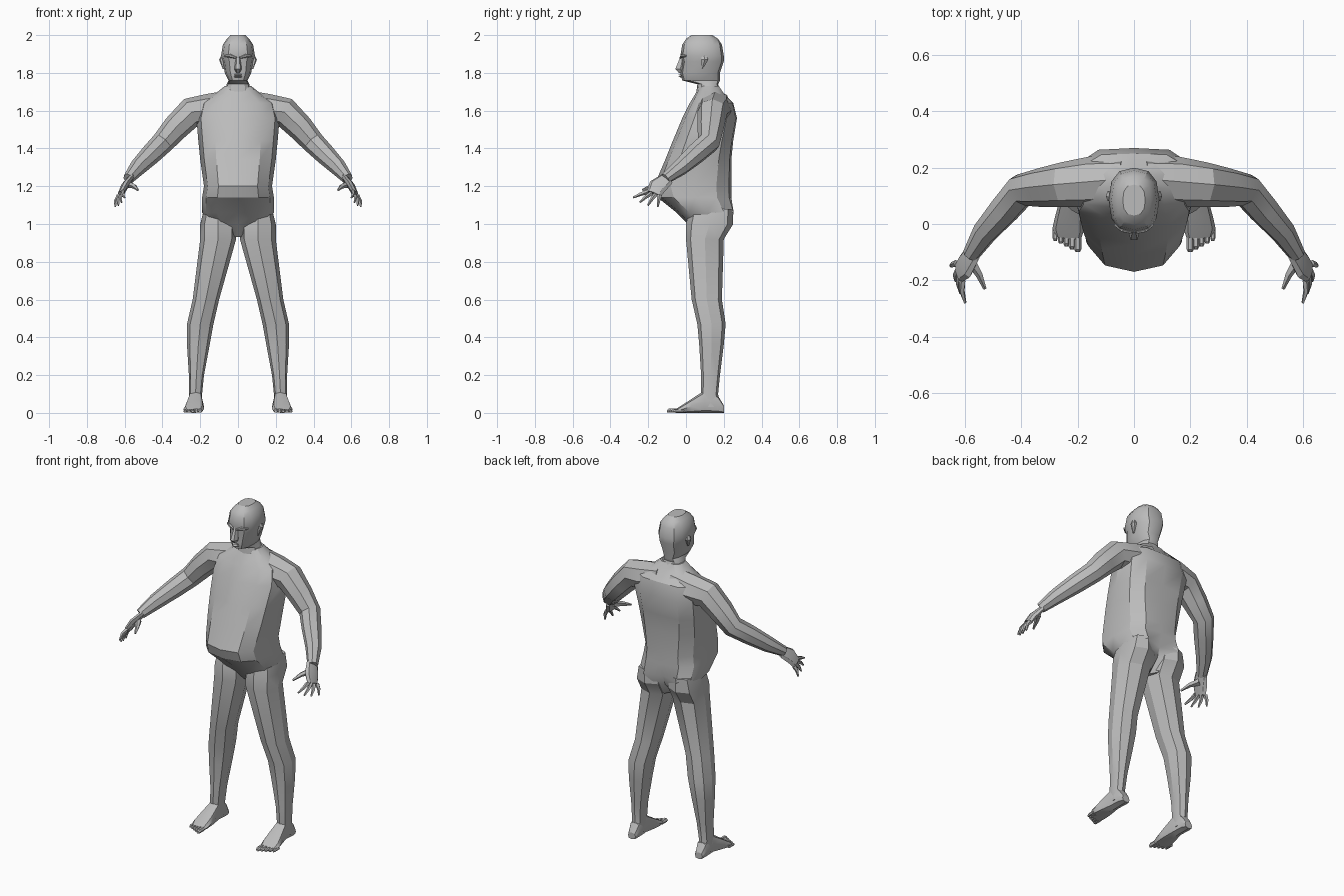
import bpy
import bmesh
from math import sin, cos, pi, radians, copysign
from mathutils import Vector

default_cube = bpy.data.objects.get("Cube")
if default_cube:
    bpy.data.objects.remove(default_cube, do_unlink=True)

# Single clay colour
CLAY = (.5, .5, .5, 1)
clay = bpy.data.materials.new("grey_clay")
clay.use_nodes = True
clay.diffuse_color = CLAY
clay.node_tree.nodes["Principled BSDF"].inputs["Base Color"].default_value = CLAY


def superellipse(sides, power=1):
    """Unit outline as (cosine, sine) pairs; lower powers are squarer."""
    outline = []
    for i in range(sides):
        angle = 2 * pi * i / sides
        outline.append([copysign(abs(f) ** power, f) for f in (cos(angle), sin(angle))])
    return outline


def slab(height, inner, outer, front, back, sides=8, groove=0):
    """Horizontal cross-section, optionally notched along the spine."""
    section = []
    for across, depth in superellipse(sides, .8):
        x = (inner + outer + (outer - inner) * across) / 2
        y = (front + back + (back - front) * depth) / 2
        notch = groove if depth > .99 else 0
        section.append(Vector((x, y - notch, height)))
    return section


def centred(height, half_width, front, back, sides=12, groove=0):
    """Horizontal cross-section that straddles the middle of the body."""
    return slab(height, -half_width, half_width, front, back, sides, groove)


def loft(name, sections, mirrored=False):
    """Skin a list of equal cross-sections into one closed part."""
    bm = bmesh.new()
    rings = [[bm.verts.new(point) for point in section] for section in sections]
    count = len(rings[0])
    for low, high in zip(rings, rings[1:]):
        for i in range(count):
            j = (i + 1) % count
            bm.faces.new((low[i], low[j], high[j], high[i]))
    bm.faces.new(rings[0])
    bm.faces.new(rings[-1])
    bmesh.ops.recalc_face_normals(bm, faces=bm.faces)
    mesh = bpy.data.meshes.new(name)
    bm.to_mesh(mesh)
    bm.free()
    mesh.materials.append(clay)
    part = bpy.data.objects.new(name, mesh)
    bpy.context.collection.objects.link(part)
    bpy.ops.object.select_all(action="DESELECT")
    part.select_set(True)
    bpy.context.view_layer.objects.active = part
    bpy.ops.object.shade_smooth_by_angle(angle=radians(30))
    if mirrored:
        part.modifiers.new("mirror", "MIRROR").use_mirror_merge = False


def limb_pair(name, path, sides=6, flatness=1):
    """Mirrored tube along a path of (x, y, z, radius) stations."""
    centres = [Vector(station[:3]) for station in path]
    sections = []
    for k, (centre, station) in enumerate(zip(centres, path)):
        before = centres[max(k - 1, 0)]
        after = centres[min(k + 1, len(path) - 1)]
        along = (after - before).normalized()
        guide = Vector((0, 1, 0))
        broad = (guide - along * guide.dot(along)).normalized()
        thick = along.cross(broad) * flatness
        radius = station[3]
        sections.append([centre + (thick * across + broad * depth) * radius
                         for across, depth in superellipse(sides)])
    loft(name, sections, mirrored=True)


# Torso with overhanging belly: height, half width, front, back
torso = [
    (.93, .04, .07, .18),
    (1, .15, .01, .25),
    (1.06, .19, -.05, .27),
    (1.14, .19, -.15, .25),
    (1.2, .18, -.17, .25),
    (1.34, .2, -.11, .25),
    (1.44, .21, -.07, .26),
    (1.56, .22, -.02, .28),
    (1.64, .2, .02, .26),
    (1.69, .12, .05, .21),
    (1.73, .07, .07, .18),
]
loft("torso", [centred(*ring, groove=.05 if ring[0] < 1.1 else .01) for ring in torso])

# Neck and head: height, half width, front, back
head = [
    (1.66, .08, .05, .2),
    (1.74, .06, .06, .17),
    (1.76, .05, -.02, .18),
    (1.8, .07, -.03, .18),
    (1.86, .08, -.02, .2),
    (1.89, .09, -.03, .2),
    (1.95, .08, -.02, .19),
    (1.98, .06, 0, .17),
    (2, .04, .03, .14),
]
loft("head", [centred(*ring) for ring in head])

# Face details
loft("nose", [centred(height, width, front, 0, sides=6) for height, width, front in
              [(1.8, .01, -.04), (1.82, .02, -.06), (1.89, .01, -.03)]])
for lip, height in (("lower_lip", 1.78), ("upper_lip", 1.79)):
    loft(lip, [centred(height + rise, .02, front, 0, sides=8)
               for rise, front in ((-.004, -.03), (0, -.04), (.004, -.03))])
limb_pair("brows", [(.01, -.03, 1.88, .005), (.04, -.02, 1.89, .01), (.07, 0, 1.89, .005)])
loft("ears", [slab(height, .07, outer, .08, back, sides=6) for height, outer, back in
              [(1.82, .08, .09), (1.87, .1, .12), (1.89, .09, .11)]], mirrored=True)

# Arms, starting inside the shoulder yoke
limb_pair("arms", [
    (.03, .16, 1.63, .08),
    (.15, .15, 1.6, .09),
    (.25, .14, 1.59, .08),
    (.33, .13, 1.51, .07),
    (.4, .12, 1.43, .06),
    (.46, .05, 1.37, .055),
    (.53, -.03, 1.3, .045),
    (.58, -.11, 1.24, .03),
], sides=8)
limb_pair("palms", [(.57, -.1, 1.24, .04), (.6, -.15, 1.2, .05), (.62, -.17, 1.16, .04)],
          sides=8, flatness=.4)

# Fingers fan out from a straight knuckle row
first_knuckle, last_knuckle = Vector((.61, -.2, 1.17)), Vector((.63, -.14, 1.15))
first_tip, last_tip = Vector((.6, -.28, 1.14)), Vector((.65, -.15, 1.09))
for k, name in enumerate(("index_fingers", "middle_fingers", "ring_fingers", "little_fingers")):
    knuckle = first_knuckle.lerp(last_knuckle, k / 3)
    reach = Vector((0, -.01, -.01)) * sin(pi * k / 3)
    tip = first_tip.lerp(last_tip, k / 3) + reach
    joint = knuckle.lerp(tip, .5) + Vector((.006, 0, .004))
    limb_pair(name, [(*knuckle, .013), (*joint, .01), (*tip, .005)], sides=5)
limb_pair("thumbs", [(.58, -.13, 1.21, .02), (.55, -.18, 1.2, .013), (.53, -.23, 1.18, .006)], sides=5)

# Legs: height, inner side, outer side, front, back
legs = [
    (1.08, .03, .18, .02, .25),
    (1, .01, .2, 0, .25),
    (.92, .01, .2, 0, .2),
    (.6, .1, .24, .03, .19),
    (.47, .13, .27, .06, .21),
    (.36, .15, .27, .07, .2),
    (.2, .18, .26, .08, .18),
    (.1, .19, .26, .08, .17),
    (.03, .19, .26, .09, .18),
]
loft("legs", [slab(*ring) for ring in legs], mirrored=True)

# Feet from heel to ball: station, inner side, outer side, instep height
feet = [
    (.2, .2, .25, .04),
    (.17, .19, .26, .09),
    (.1, .19, .26, .12),
    (.02, .18, .28, .07),
    (-.03, .18, .29, .04),
    (-.06, .19, .28, .02),
]
foot_sections = []
for station, inner, outer, instep in feet:
    section = []
    for across, rise in superellipse(8, .7):
        spread = (outer - inner) * (across + 1) / 2
        skew = spread * max(0, .1 - station)
        section.append(Vector((inner + spread, station + skew, instep * (rise + 1) / 2)))
    foot_sections.append(section)
loft("feet", foot_sections, mirrored=True)

# Toes shrink and step back toward the outside
for k, name in enumerate(("big_toes", "second_toes", "third_toes", "fourth_toes", "little_toes")):
    radius = .013 - .001 * k
    x, y = .2 + .02 * k, -.09 + .01 * k
    # The tube starts inside the foot and tapers to the tip
    root = Vector((x, y + .04, radius))
    tip = Vector((x, y, radius))
    toe_sections = []
    for centre, size in ((root, 1), (tip, 1), (tip - Vector((0, .01, radius / 3)), .6)):
        toe_sections.append([centre + Vector((across, 0, rise)) * radius * size
                             for across, rise in superellipse(6)])
    loft(name, toe_sections, mirrored=True)
